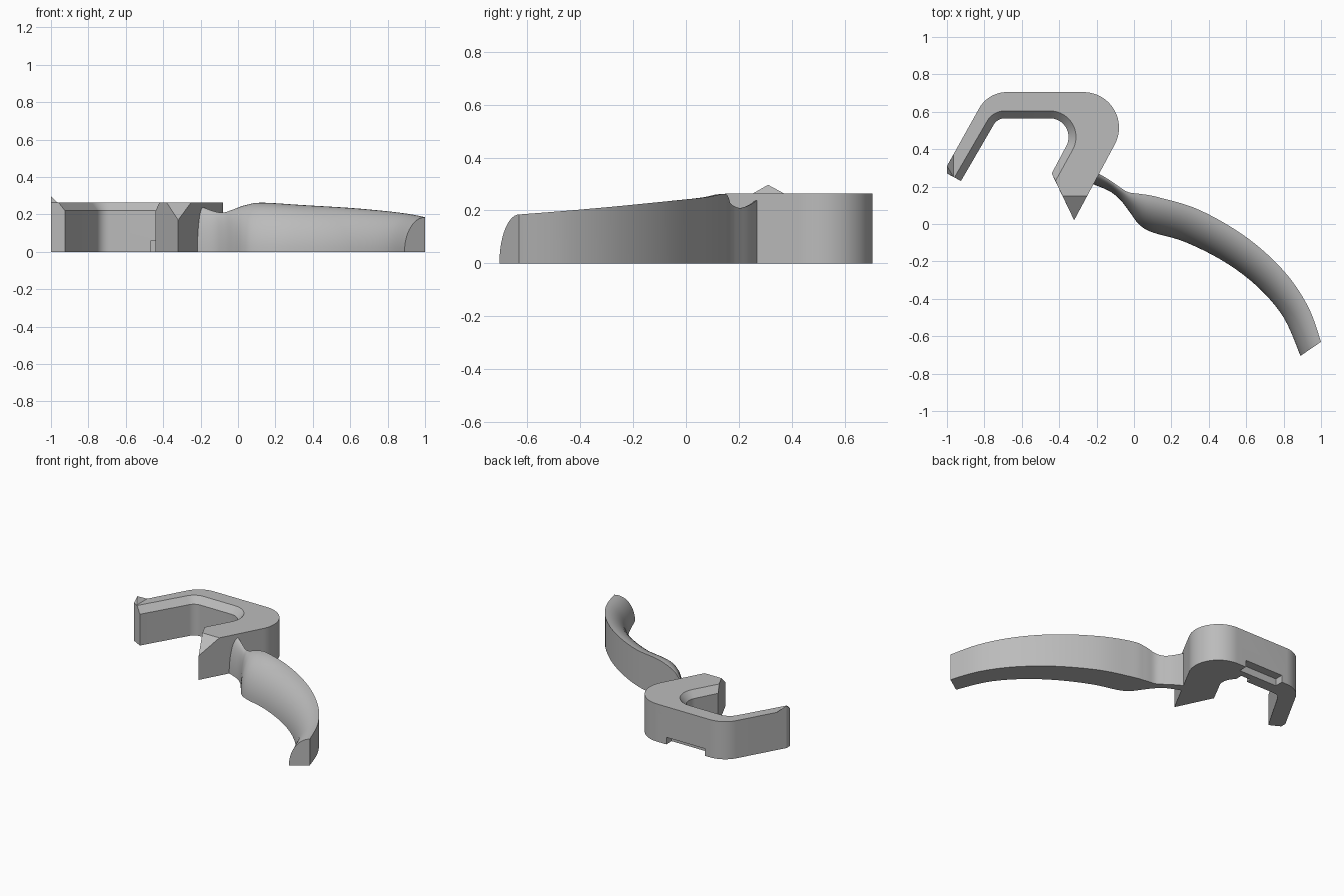
import bpy, bmesh, math
from mathutils import Vector

cube = bpy.data.objects.get("Cube")
if cube:
    bpy.data.objects.remove(cube, do_unlink=True)

grey = bpy.data.materials.new("plain_grey")
grey.use_nodes = True
grey.diffuse_color = (0.5, 0.5, 0.5, 1)
grey.node_tree.nodes["Principled BSDF"].inputs["Base Color"].default_value = (0.5, 0.5, 0.5, 1)


def finish(name, bm, smooth=True):
    bmesh.ops.recalc_face_normals(bm, faces=bm.faces)
    mesh = bpy.data.meshes.new(name)
    bm.to_mesh(mesh)
    bm.free()
    mesh.materials.append(grey)
    ob = bpy.data.objects.new(name, mesh)
    bpy.context.collection.objects.link(ob)
    if smooth:
        bpy.ops.object.select_all(action='DESELECT')
        ob.select_set(True)
        bpy.context.view_layer.objects.active = ob
        bpy.ops.object.shade_smooth_by_angle(angle=math.radians(25))
    return ob


def arc(cx, cy, r, a0, a1, n=14):
    angles = [math.radians(a0 + (a1 - a0) * i / n) for i in range(n + 1)]
    return [(cx + r * math.cos(a), cy + r * math.sin(a)) for a in angles]


def bridge(bm, a, b):
    for i in range(len(a)):
        j = (i + 1) % len(a)
        bm.faces.new((a[i], a[j], b[j], b[i]))


# Hook: one outline, with the inner edge set back at the top for the bevel
outer = [(-1, .27), (-1, .31)] + arc(-.68, .535, .17, 150, 90) + arc(-.27, .515, .19, 90, -30, 24) + [(-.32, .02)]


def outline(spike, tip, grow):
    inner = [spike] + arc(-.45, .465, .10 + grow, -30, 90, 20) + arc(-.69, .495, .07 + grow, 90, 150) + [tip]
    return outer + inner


low = outline((-.44, .27), (-.925, .23), 0)
high = outline((-.42, .23), (-.96, .249), .04)
bm = bmesh.new()
rings = [[bm.verts.new((x, y, z)) for x, y in pts] for pts, z in ((low, 0), (low, .22), (high, .265))]
bridge(bm, rings[0], rings[1])
bridge(bm, rings[1], rings[2])
bm.faces.new(rings[0])
bm.faces.new(rings[2])
# Sloped cut on the point of the spike
near = [v for v in bm.verts if v.co.y < .3 and v.co.x > -.6]
cut_geom = bm.verts[:] + bm.edges[:] + bm.faces[:]
cut = bmesh.ops.bisect_plane(bm, geom=cut_geom, plane_co=(0, .15, .265),
                             plane_no=Vector((0, -.095, .13)), clear_outer=False)
doomed = [v for v in bm.verts if (v.co - Vector((0, .15, .265))).dot(Vector((0, -.095, .13))) > 1e-5
          and v.co.y < .16]
bmesh.ops.delete(bm, geom=doomed, context='VERTS')
bmesh.ops.holes_fill(bm, edges=[e for e in bm.edges if e.is_boundary], sides=0)
hook = finish("hook", bm, smooth=False)


# Slots under the hook: one through the back wall, a small one inside
def slot(name, x0, x1, y0, y1, h):
    bm = bmesh.new()
    bmesh.ops.create_cube(bm, size=1)
    for v in bm.verts:
        v.co = ((x0 + x1) / 2 + v.co.x * (x1 - x0), (y0 + y1) / 2 + v.co.y * (y1 - y0), v.co.z * 2 * h)
    cutter = finish(name, bm, smooth=False)
    cutter.hide_render = True
    cutter.hide_set(True)
    mod = hook.modifiers.new(name, 'BOOLEAN')
    mod.operation = 'DIFFERENCE'
    mod.solver = 'EXACT'
    mod.object = cutter
    return cutter


cutters = [slot("back_slot_cutter", -.64, -.34, .645, .75, .05),
           slot("inner_slot_cutter", -.465, -.39, .5, .60, .06)]
bpy.context.view_layer.objects.active = hook
hook.select_set(True)
for mod in list(hook.modifiers):
    bpy.ops.object.modifier_apply(modifier=mod.name)
for cutter in cutters:
    bpy.data.objects.remove(cutter, do_unlink=True)
bpy.ops.object.shade_smooth_by_angle(angle=math.radians(25))

# Small raised barb on the hook end
bm = bmesh.new()
base = [bm.verts.new((x, y, .264)) for x, y in ((-1, .27), (-.965, .252), (-.965, .371), (-1, .31))]
apex = bm.verts.new((-1, .31, .297))
bm.faces.new(base)
for i in range(4):
    bm.faces.new((base[i], base[(i + 1) % 4], apex))
finish("hook_barb", bm, smooth=False)

# Handle: rows of back edge x, y, front edge x, y, height
stations = [
    (-.19, .27, -.225, .215, .24), (-.13, .235, -.13, .175, .218), (-.08, .20, -.07, .125, .21),
    (-.03, .17, -.02, .06, .225), (.04, .16, .03, -.005, .25), (.13, .143, .10, -.045, .263),
    (.35, .075, .27, -.095, .25), (.6, -.07, .48, -.20, .235), (.8, -.25, .66, -.335, .217),
    (.93, -.44, .80, -.50, .20), (1, -.63, .89, -.705, .185)]


def spline(rows, steps):
    out = []
    for i in range(len(rows) - 1):
        quad = [rows[min(max(k, 0), len(rows) - 1)] for k in range(i - 1, i + 3)]
        for s in range(steps):
            t = s / steps
            out.append([b + .5 * t * (c - a + t * (2 * a - 5 * b + 4 * c - d + t * (3 * (b - c) + d - a)))
                        for a, b, c, d in zip(*quad)])
    return out + [list(rows[-1])]


# Each section is a flat back wall with a quarter ellipse falling to the front
bm = bmesh.new()
sections = []
for bx, by, fx, fy, h in spline(stations, 6):
    ring = [bm.verts.new((bx, by, 0))]
    for k in range(15):
        a = math.pi / 2 * k / 14
        w = math.sin(a)
        ring.append(bm.verts.new((bx + (fx - bx) * w, by + (fy - by) * w, h * math.cos(a))))
    sections.append(ring)
for a, b in zip(sections, sections[1:]):
    bridge(bm, a, b)
bm.faces.new(sections[0])
bm.faces.new(sections[-1])
finish("handle", bm)
